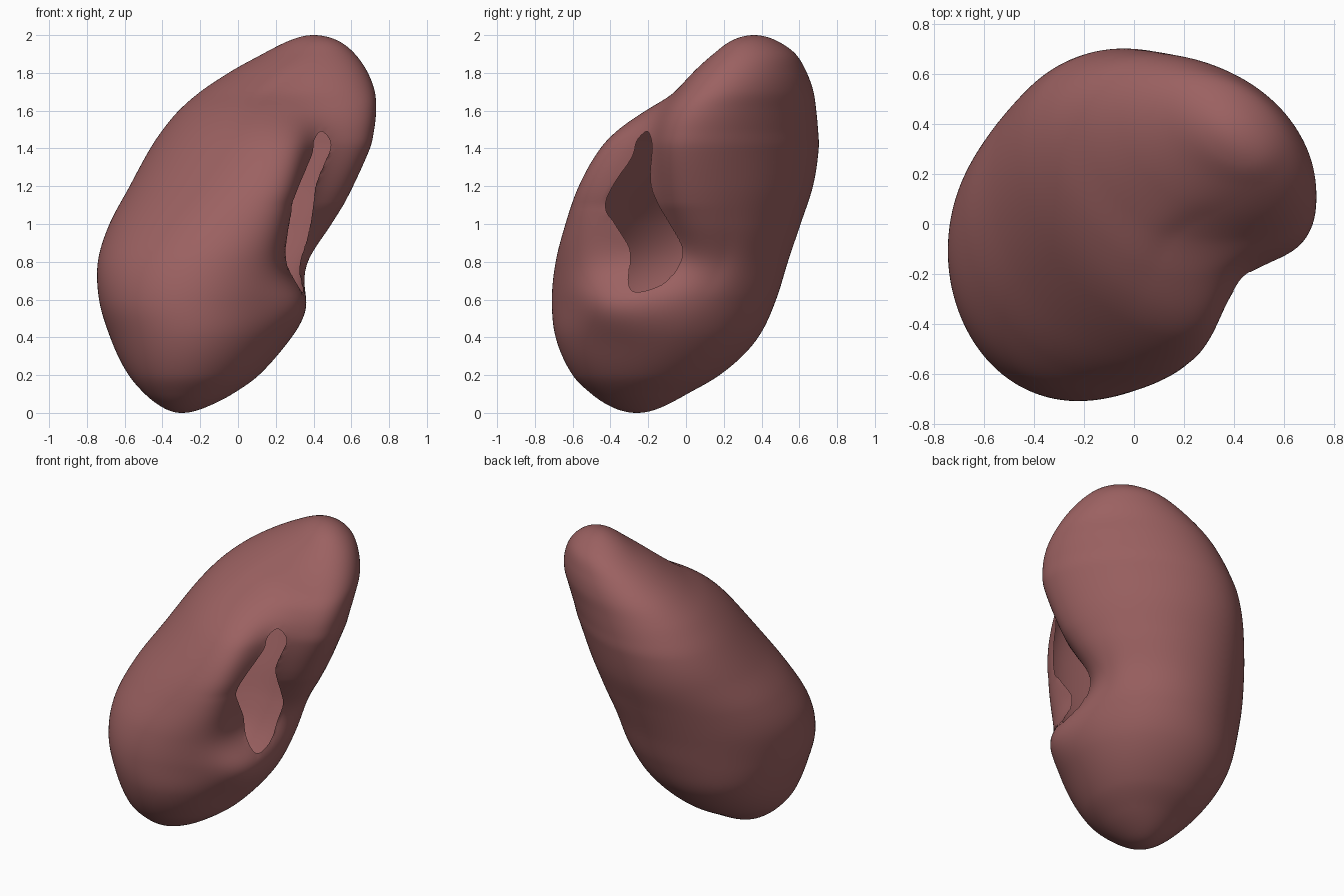
import bpy, bmesh, math
from mathutils import Vector
from mathutils.geometry import intersect_point_line

if "Cube" in bpy.data.objects:
    bpy.data.objects.remove(bpy.data.objects["Cube"])

R2 = math.sqrt(0.5)

# Body extents by height: z, x min, x max, y min, y max
ROWS = [
    (0.00, -0.30, -0.30, -0.26, -0.26),
    (0.03, -0.40, -0.17, -0.39, -0.13),
    (0.10, -0.49, -0.03, -0.50, 0.00),
    (0.20, -0.57, 0.11, -0.60, 0.16),
    (0.40, -0.66, 0.27, -0.69, 0.36),
    (0.60, -0.73, 0.36, -0.71, 0.475),
    (0.80, -0.745, 0.44, -0.69, 0.55),
    (1.00, -0.69, 0.55, -0.64, 0.62),
    (1.20, -0.585, 0.65, -0.58, 0.68),
    (1.40, -0.47, 0.73, -0.49, 0.705),
    (1.50, -0.40, 0.745, -0.41, 0.70),
    (1.60, -0.315, 0.745, -0.285, 0.69),
    (1.70, -0.20, 0.73, -0.125, 0.675),
    (1.80, -0.05, 0.69, 0.01, 0.64),
    (1.90, 0.13, 0.62, 0.14, 0.58),
    (1.97, 0.27, 0.53, 0.24, 0.48),
    (2.00, 0.40, 0.40, 0.36, 0.36),
]
# Opening outline on the notched side: (along the diagonal, z)
OPENING = [
    (0.16, 1.49), (0.10, 1.44), (0.075, 1.36), (-0.04, 1.21), (-0.10, 1.10),
    (-0.075, 1.00), (-0.035, 0.88), (-0.02, 0.75), (0.02, 0.66), (0.07, 0.64),
    (0.15, 0.68), (0.20, 0.77), (0.235, 0.88), (0.21, 1.00), (0.18, 1.10),
    (0.16, 1.20), (0.185, 1.30), (0.22, 1.40), (0.205, 1.46),
]


def angle(z):
    return math.acos(max(-1, min(1, 1 - z)))


def ease(s):
    s = max(0, min(1, s))
    return s * s * (3 - 2 * s)


def bell(p, z, p0, z0, wp, wz):
    return math.exp(-((p - p0) / wp)**2 - ((z - z0) / wz)**2)


KEYS = [angle(r[0]) for r in ROWS]


def slope(i, c):
    a, b = max(i - 1, 0), min(i + 1, len(ROWS) - 1)
    return (ROWS[b][c] - ROWS[a][c]) / (KEYS[b] - KEYS[a])


def sample(t, c):
    """Smooth interpolation of one extent column."""
    i = 0
    while i < len(KEYS) - 2 and t > KEYS[i + 1]:
        i += 1
    h = KEYS[i + 1] - KEYS[i]
    s = (t - KEYS[i]) / h
    return ((2*s**3 - 3*s*s + 1) * ROWS[i][c] + (s**3 - 2*s*s + s) * h * slope(i, c)
            + (3*s*s - 2*s**3) * ROWS[i + 1][c] + (s**3 - s*s) * h * slope(i + 1, c))


def smooth_loop(pts, n=8):
    out, m = [], len(pts)
    for i in range(m):
        a, b, c, d = (Vector(pts[(i + k) % m]) for k in (-1, 0, 1, 2))
        for k in range(n):
            s = k / n
            out.append(0.5 * (2*b + (c - a)*s + (2*a - 5*b + 4*c - d)*s*s
                              + (3*b - a - 3*c + d)*s**3))
    return out


def inside(p, z, loop):
    hit = False
    for i, b in enumerate(loop):
        a = loop[i - 1]
        if (a.y > z) != (b.y > z) and p < a.x + (z - a.y) * (b.x - a.x) / (b.y - a.y):
            hit = not hit
    return hit


# Kidney body: stacked leaning ellipses with a broad dent on the front-right side
SEG, RINGS = 220, 160
bm = bmesh.new()


def body_point(t, a):
    z = 1 - math.cos(t)
    x0, x1, y0, y1 = (sample(t, c) for c in (1, 2, 3, 4))
    cx, cy = (x0 + x1) / 2, (y0 + y1) / 2
    # sections are long along one diagonal low down and along the other high up
    phase = math.acos(0.08 - 0.40 * ease((z - 0.5) / 1.0))
    x = cx + (x1 - x0) / 2 * math.cos(a + phase / 2)
    y = cy + (y1 - y0) / 2 * math.cos(a - phase / 2)
    p, q = (x + y) * R2, (y - x) * R2
    off = q - (cy - cx) * R2
    # notch around the opening, with a small swelling below it
    tall = 0.60 if z > 1.1 else 0.42
    mid = 0.10 + 0.2 * max(0, z - 1.1)
    notch = 0.25 * math.exp(-((p - mid) / 0.26)**2 - ((z - 1.1) / tall)**4)
    q += ease(-off / 0.25) * (notch - 0.07 * bell(p, z, -0.03, 0.57, 0.24, 0.17))
    # back-left side: fuller low down, flatter half way up
    q += ease(off / 0.4) * (0.06 * bell(p, z, -0.2, 0.36, 0.45, 0.25)
                            - 0.03 * bell(p, z, 0, 1.0, 0.5, 0.35))
    return Vector(((p - q) * R2, (p + q) * R2, z))


bottom = bm.verts.new((-0.30, -0.26, 0))
top = bm.verts.new((0.40, 0.36, 2))
rings = [[bm.verts.new(body_point(math.pi * j / RINGS, 2 * math.pi * i / SEG))
          for i in range(SEG)] for j in range(1, RINGS)]
for i in range(SEG):
    k = (i + 1) % SEG
    bm.faces.new((bottom, rings[0][k], rings[0][i]))
    bm.faces.new((top, rings[-1][i], rings[-1][k]))
    for lo, hi in zip(rings, rings[1:]):
        bm.faces.new((lo[i], lo[k], hi[k], hi[i]))
bmesh.ops.recalc_face_normals(bm, faces=bm.faces)

# Opening into the hollow inside, with its rim snapped to the smooth outline
loop = smooth_loop(OPENING)
cut = []
for f in bm.faces:
    c = f.calc_center_median()
    if 0.6 < c.z < 1.55 and c.y - c.x < -0.2 and inside((c.x + c.y) * R2, c.z, loop):
        cut.append(f)
bmesh.ops.delete(bm, geom=cut, context='FACES')
rim = [v for v in bm.verts if v.is_boundary]
depth = {v: (v.co.y - v.co.x) * R2 for v in rim}
beside = {v: [e.other_vert(v) for e in v.link_edges if e.is_boundary] for v in rim}
for _ in range(6):
    depth = {v: depth[v] / 2 + sum(depth[n] for n in beside[v]) / (2 * len(beside[v]))
             for v in rim}
for v in rim:
    here, best = Vector(((v.co.x + v.co.y) * R2, v.co.z)), None
    for i, b in enumerate(loop):
        n, s = intersect_point_line(here, loop[i - 1], b)
        n = loop[i - 1].lerp(b, max(0, min(1, s)))
        if best is None or (n - here).length < (best - here).length:
            best = n
    v.co = ((best.x - depth[v]) * R2, (best.x + depth[v]) * R2, best.y)

mesh = bpy.data.meshes.new("kidney_body")
bm.to_mesh(mesh)
bm.free()
mesh.shade_smooth()
kidney = bpy.data.objects.new("kidney_body", mesh)
bpy.context.collection.objects.link(kidney)

mat = bpy.data.materials.new("kidney_flesh")
mat.diffuse_color = (0.33, 0.12, 0.12, 1)
mat.use_nodes = True
mat.node_tree.nodes["Principled BSDF"].inputs["Base Color"].default_value = mat.diffuse_color
mesh.materials.append(mat)
